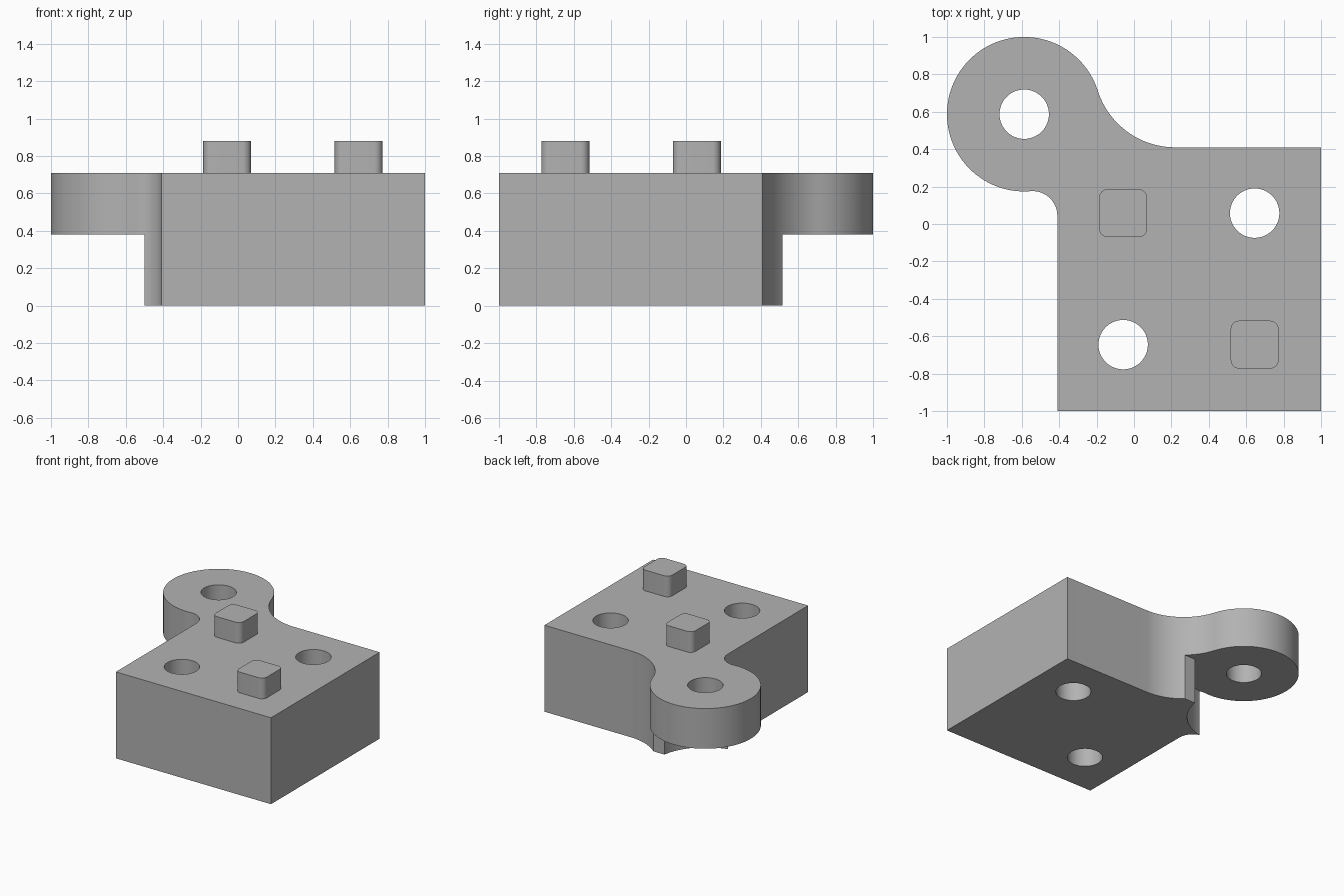
import bpy, bmesh, math
from math import radians, degrees, cos, sin, atan2, sqrt

if "Cube" in bpy.data.objects:
    bpy.data.objects.remove(bpy.data.objects["Cube"], do_unlink=True)

EDGE, TOP, LUG_BASE = 0.41, 0.71, 0.38
LUG, LUG_R, HOLE_R = (-0.587, 0.587), 0.413, 0.132

grey = bpy.data.materials.new("mid_grey")
grey.use_nodes = True
grey.diffuse_color = (0.448, 0.448, 0.448, 1)
grey.node_tree.nodes["Principled BSDF"].inputs["Base Color"].default_value = grey.diffuse_color


def arc(centre, r, start, end, steps):
    """Points along an arc, angles in degrees."""
    angles = [radians(start + (end - start) * i / steps) for i in range(steps + 1)]
    return [(centre[0] + r * cos(a), centre[1] + r * sin(a)) for a in angles]


def circle(centre, r, steps=72):
    return arc(centre, r, 0, 360, steps)[:-1]


def prism(name, outline, z0, z1):
    """Extrude a counter-clockwise outline from z0 to z1."""
    bm = bmesh.new()
    base = bm.faces.new([bm.verts.new((x, y, z0)) for x, y in outline])
    moved = bmesh.ops.extrude_face_region(bm, geom=[base])["geom"]
    for v in moved:
        if isinstance(v, bmesh.types.BMVert):
            v.co.z = z1
    bmesh.ops.recalc_face_normals(bm, faces=bm.faces)
    mesh = bpy.data.meshes.new(name)
    bm.to_mesh(mesh)
    bm.free()
    mesh.materials.append(grey)
    obj = bpy.data.objects.new(name, mesh)
    bpy.context.collection.objects.link(obj)
    return obj


def activate(obj):
    bpy.ops.object.select_all(action="DESELECT")
    obj.select_set(True)
    bpy.context.view_layer.objects.active = obj


def cut(obj, outline, z0, z1):
    """Subtract a prism from the object."""
    cutter = prism("cutter", outline, z0, z1)
    cutter.hide_render = True
    mod = obj.modifiers.new("cut", "BOOLEAN")
    mod.operation, mod.solver, mod.object = "DIFFERENCE", "EXACT", cutter
    activate(obj)
    bpy.ops.object.modifier_apply(modifier=mod.name)
    bpy.data.objects.remove(cutter, do_unlink=True)


def smooth(obj):
    activate(obj)
    bpy.ops.object.shade_smooth_by_angle(angle=radians(30))


# Block and lug outline, joined by a wide fillet and a tight fillet
wide_r, tight_r = 0.434, 0.132
wide = (0.22, EDGE + wide_r)
tight_x = -EDGE - tight_r
tight = (tight_x, LUG[1] - sqrt((LUG_R + tight_r) ** 2 - (tight_x - LUG[0]) ** 2))
wide_a = degrees(atan2(wide[1] - LUG[1], wide[0] - LUG[0]))
tight_a = degrees(atan2(tight[1] - LUG[1], tight[0] - LUG[0]))
outline = [(-EDGE, -1), (1, -1), (1, EDGE)]
outline += arc(wide, wide_r, 270, 180 + wide_a, 24)
outline += arc(LUG, LUG_R, wide_a, 360 + tight_a, 72)[1:]
outline += arc(tight, tight_r, 180 + tight_a, 0, 16)[1:]
block = prism("hinge_block", outline, 0, TOP)

# Clearance under the lug
cut(block, circle(LUG, 0.427, 96), -0.2, LUG_BASE)
cut(block, [(-1.2, 0.517), (0.1, 0.517), (0.1, 1.2), (-1.2, 1.2)], -0.2, LUG_BASE)

# Through holes
for centre in (LUG, (0.645, 0.058), (-0.058, -0.645)):
    cut(block, circle(centre, HOLE_R), -0.3, 1)
smooth(block)

# Rounded square pegs
half, corner = 0.128, 0.045
for name, (x, y) in (("back_peg", (-0.058, 0.058)), ("front_peg", (0.645, -0.645))):
    pts = []
    for i, (sx, sy) in enumerate(((1, 1), (-1, 1), (-1, -1), (1, -1))):
        c = (x + sx * (half - corner), y + sy * (half - corner))
        pts += arc(c, corner, 90 * i, 90 * i + 90, 8)
    smooth(prism(name, pts, TOP - 0.02, 0.88))
